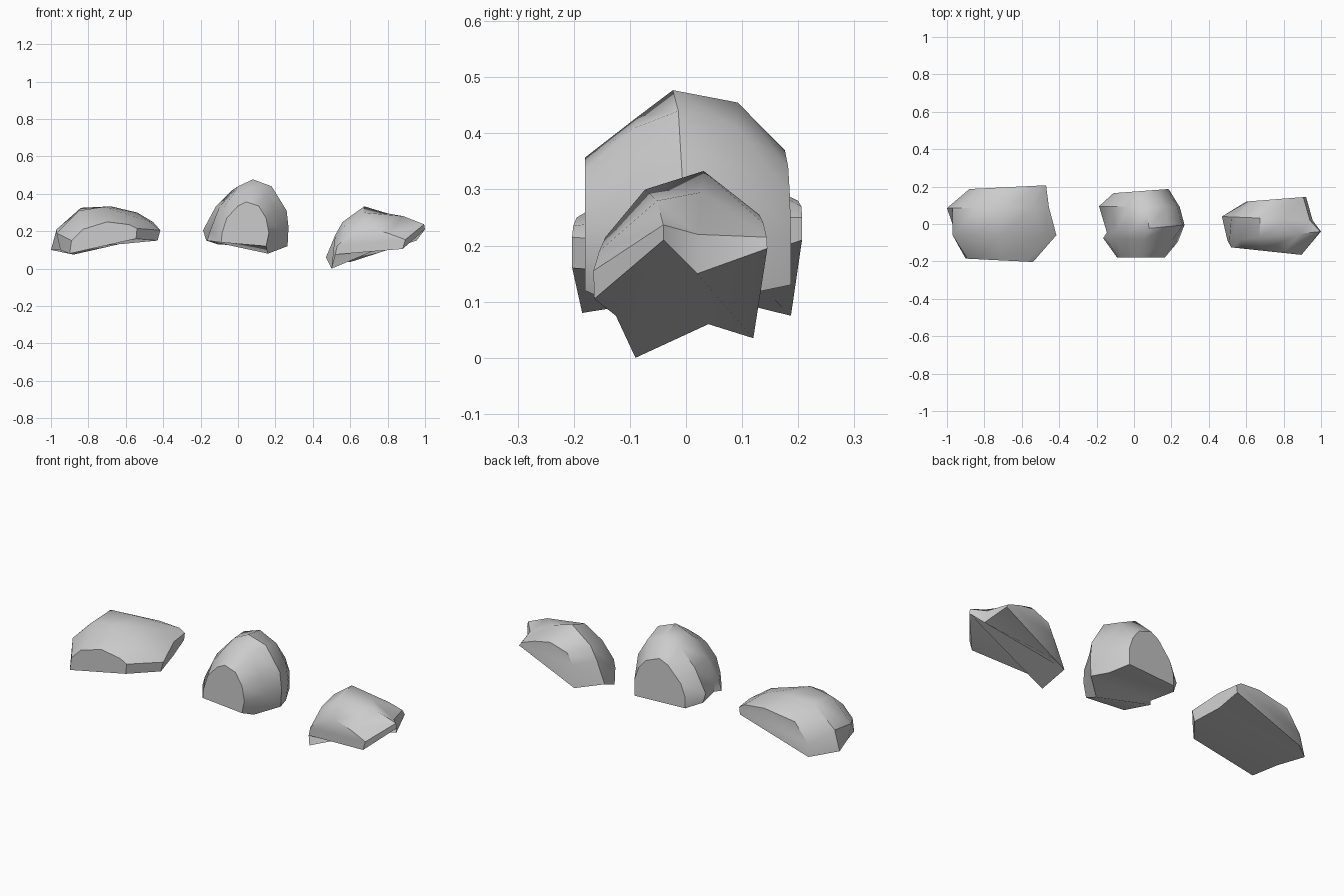
import bpy, bmesh, math

def rock(name, sections):
    """Loft rings given as (y_left, y_right, [(x, z) left-bottom, over the top, right-bottom])."""
    bm = bmesh.new()
    rings = []
    for y0, y1, pts in sections:
        x0 = min(p[0] for p in pts)
        w = max(p[0] for p in pts) - x0
        rings.append([bm.verts.new((x, y0 + (y1 - y0) * (x - x0) / w, z)) for x, z in pts])
    n = len(rings[0])
    for a, b in zip(rings, rings[1:]):
        for i in range(n):
            j = (i + 1) % n
            bm.faces.new((a[i], a[j], b[j], b[i]))
    bm.faces.new(rings[0][::-1])
    bm.faces.new(rings[-1])
    bmesh.ops.recalc_face_normals(bm, faces=bm.faces)
    me = bpy.data.meshes.new(name)
    bm.to_mesh(me)
    bm.free()
    ob = bpy.data.objects.new(name, me)
    bpy.context.collection.objects.link(ob)
    bpy.ops.object.select_all(action='DESELECT')
    ob.select_set(True)
    bpy.context.view_layer.objects.active = ob
    bpy.ops.object.shade_smooth_by_angle(angle=math.radians(40))

# Wide low rock on the left
rock("left_rock", [
    (-.185, -.203, [(-.90, .08), (-.89, .15), (-.83, .21), (-.70, .25), (-.58, .235), (-.54, .215), (-.545, .16)]),
    (-.06, -.06, [(-.95, .10), (-.97, .19), (-.85, .31), (-.72, .33), (-.48, .255), (-.415, .205), (-.43, .15)]),
    (.085, .09, [(-1.0, .10), (-.97, .21), (-.84, .325), (-.68, .333), (-.54, .30), (-.455, .25), (-.46, .17)]),
    (.187, .207, [(-.88, .075), (-.88, .145), (-.80, .25), (-.62, .28), (-.50, .27), (-.47, .25), (-.475, .21)]),
])

# Tall rock in the middle
rock("middle_rock", [
    (-.18, -.18, [(-.09, .14), (-.085, .19), (-.06, .27), (0, .335), (.045, .357), (.11, .335), (.15, .27), (.165, .19), (.15, .12)]),
    (-.075, -.095, [(-.165, .15), (-.15, .20), (-.10, .30), (-.03, .39), (.05, .43), (.15, .41), (.20, .31), (.235, .20), (.16, .08)]),
    (-.045, -.005, [(-.14, .15), (-.145, .20), (-.10, .33), (0, .44), (.08, .477), (.18, .44), (.26, .31), (.27, .22), (.265, .12)]),
    (.095, .09, [(-.17, .15), (-.187, .205), (-.12, .33), (-.03, .42), (.07, .455), (.17, .41), (.23, .31), (.245, .21), (.23, .11)]),
    (.165, .187, [(-.11, .13), (-.11, .19), (-.085, .26), (-.01, .345), (.04, .37), (.12, .34), (.16, .29), (.185, .22), (.185, .13)]),
])

# Jagged rock on the right
rock("right_rock", [
    (-.125, -.165, [(.52, .075), (.53, .12), (.58, .17), (.695, .215), (.80, .19), (.895, .155), (.88, .105)]),
    (-.09, -.04, [(.50, 0), (.51, .10), (.57, .23), (.67, .30), (.885, .28), (.995, .237), (1.0, .21)]),
    (.04, .02, [(.47, .06), (.52, .18), (.56, .25), (.675, .333), (.80, .295), (.94, .22), (.955, .15)]),
    (.12, .145, [(.60, .035), (.61, .16), (.64, .22), (.74, .255), (.83, .24), (.905, .215), (.92, .195)]),
])
